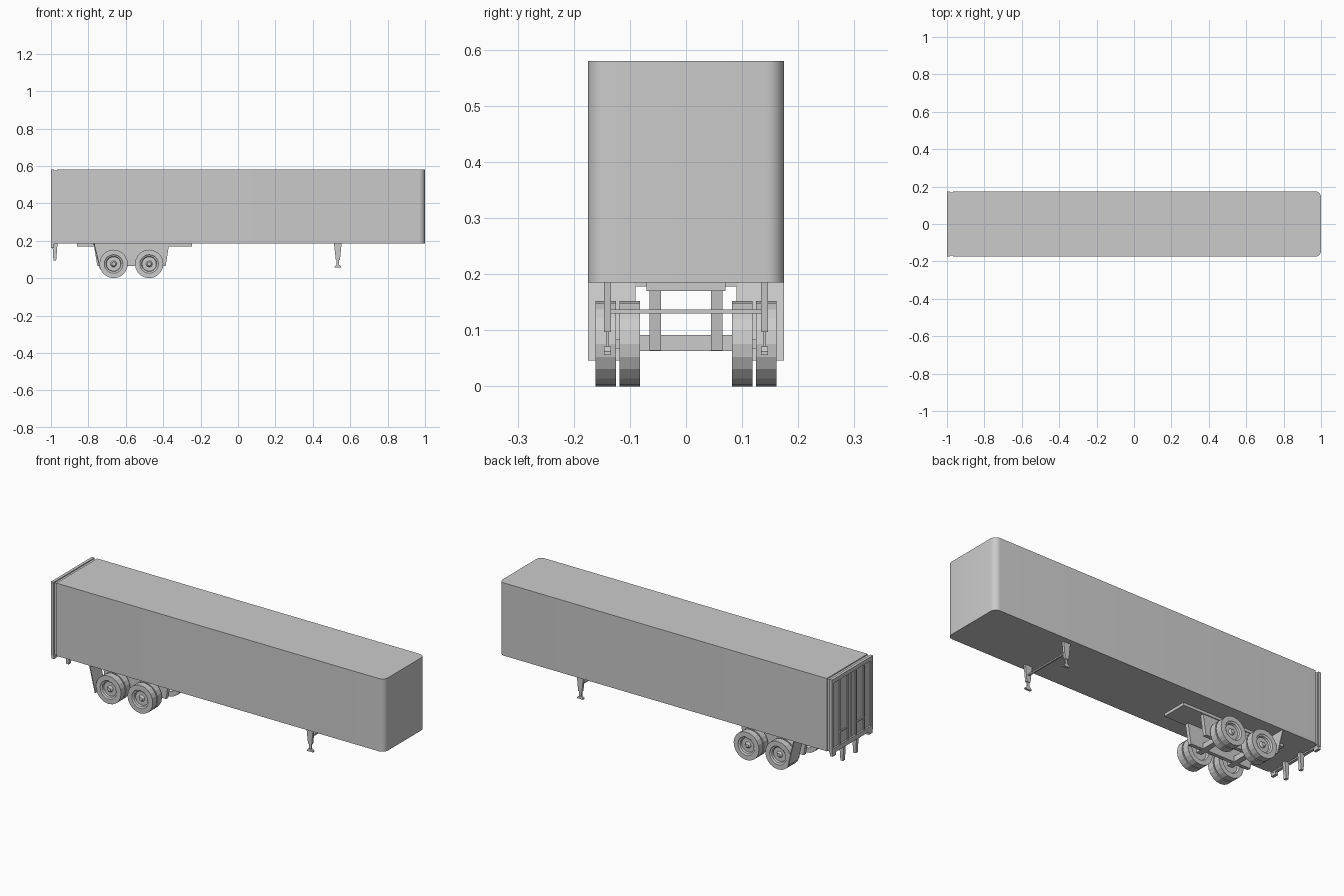
import bpy, bmesh
from math import cos, sin, pi

if "Cube" in bpy.data.objects:
    bpy.data.objects.remove(bpy.data.objects["Cube"])


def finish(name, bm, smooth=False):
    bmesh.ops.remove_doubles(bm, verts=bm.verts, dist=1e-6)
    bmesh.ops.recalc_face_normals(bm, faces=bm.faces)
    me = bpy.data.meshes.new(name)
    bm.to_mesh(me)
    bm.free()
    ob = bpy.data.objects.new(name, me)
    bpy.context.collection.objects.link(ob)
    if smooth:
        bpy.context.view_layer.objects.active = ob
        ob.select_set(True)
        bpy.ops.object.shade_smooth_by_angle(angle=0.5)
        ob.select_set(False)
    return ob


def prism(name, pts, axis, a, b, smooth=False):
    """Extrude a 2D outline from a to b along the axis ('y': pts are x,z; 'z': pts are x,y)."""
    bm = bmesh.new()
    place = (lambda p, t: (p[0], t, p[1])) if axis == 'y' else (lambda p, t: (p[0], p[1], t))
    lo = [bm.verts.new(place(p, a)) for p in pts]
    hi = [bm.verts.new(place(p, b)) for p in pts]
    bm.faces.new(lo)
    bm.faces.new(hi)
    n = len(pts)
    for i in range(n):
        j = (i + 1) % n
        bm.faces.new((lo[i], lo[j], hi[j], hi[i]))
    return finish(name, bm, smooth)


def box(name, x0, x1, y0, y1, z0, z1):
    return prism(name, [(x0, y0), (x1, y0), (x1, y1), (x0, y1)], 'z', z0, z1)


def lathe(name, prof, x, y, z, side, n=20):
    """Revolve (offset along y, radius) pairs around a y axis."""
    bm = bmesh.new()
    rings = []
    for d, r in prof:
        if r == 0:
            rings.append([bm.verts.new((x, y + side * d, z))] * n)
        else:
            rings.append([bm.verts.new((x + r * sin(2 * pi * k / n), y + side * d,
                                        z - r * cos(2 * pi * k / n))) for k in range(n)])
    for p, q in zip(rings, rings[1:]):
        for k in range(n):
            m = (k + 1) % n
            bm.faces.new(list(dict.fromkeys((p[k], p[m], q[m], q[k]))))
    return finish(name, bm)


W, Z0, Z1 = 0.175, 0.185, 0.58

# Cargo body with rounded front corners
R = 0.032
arc = [(1 - R + R * cos(t), W - R + R * sin(t)) for t in [pi / 2 * i / 6 for i in range(7)]]
outline = [(-0.968, -W)] + [(x, -y) for x, y in reversed(arc)] + arc + [(-0.968, W)]
prism("cargo_body", outline, 'z', Z0, Z1, smooth=True)

# Rear neck groove and door frame
box("rear_neck", -0.985, -0.968, -W + 0.006, W - 0.006, Z0, Z1 - 0.005)
box("rear_header", -1, -0.984, -W, W, Z1 - 0.022, Z1)
box("rear_sill", -1, -0.984, -W, W, 0.178, 0.203)
for s, side in ((-1, "right"), (1, "left")):
    y0, y1 = sorted((s * W, s * (W - 0.016)))
    box(f"rear_post_{side}", -1, -0.984, y0, y1, 0.2, Z1 - 0.02)
    # Door leaf, lock rods, handle and hinges
    y0, y1 = sorted((s * 0.002, s * 0.158))
    box(f"door_{side}", -0.993, -0.984, y0, y1, 0.205, Z1 - 0.024)
    for y in (0.035, 0.105):
        box(f"lock_rod_{side}", -0.999, -0.992, s * y - 0.003, s * y + 0.003, 0.2, Z1 - 0.02)
    box(f"door_handle_{side}", -1, -0.992, s * 0.07 - 0.035, s * 0.07 + 0.035, 0.268, 0.275)
    # Corner lamp below the sill
    y0, y1 = sorted((s * 0.14, s * 0.172))
    box(f"rear_lamp_{side}", -1, -0.985, y0, y1, 0.162, 0.18)
    # Rear bumper leg
    prism(f"bumper_leg_{side}", [(-0.992, Z0), (-0.965, Z0), (-0.972, 0.095), (-0.987, 0.095)],
          'y', s * 0.055 - 0.009, s * 0.055 + 0.009)

# Sliding bogie slab and side plates
box("bogie_slab", -0.86, -0.245, -0.07, 0.07, 0.17, 0.186)
for s, side in ((-1, "right"), (1, "left")):
    prism(f"bogie_plate_{side}",
          [(-0.77, 0.172), (-0.37, 0.172), (-0.387, 0.064), (-0.752, 0.064)],
          'y', s * 0.055 - 0.010, s * 0.055 + 0.010)
    # Mud flap and bracket
    y0, y1 = sorted((s * 0.09, s * W))
    prism(f"mud_flap_{side}", [(-0.772, 0.186), (-0.767, 0.186), (-0.733, 0.046), (-0.738, 0.046)],
          'y', y0, y1)
    y0, y1 = sorted((s * 0.065, s * 0.092))
    box(f"flap_bracket_{side}", -0.776, -0.764, y0, y1, 0.178, 0.186)

# Axles with dual wheels
tyre = [(-0.008, 0), (-0.008, 0.044), (-0.0182, 0.05), (-0.0182, 0.076), (0.0182, 0.076),
        (0.0182, 0.05), (0.015, 0.047), (0.013, 0.041), (0.003, 0.038), (0.003, 0.017),
        (0.011, 0.012), (0.013, 0.01), (0.013, 0)]
for x, place in ((-0.665, "rear"), (-0.475, "front")):
    box(f"{place}_axle", x - 0.015, x + 0.015, -0.1, 0.1, 0.063, 0.092)
    box(f"{place}_axle_hub", x - 0.008, x + 0.008, -0.14, 0.14, 0.068, 0.084)
    for s in (-1, 1):
        for y, pos in ((0.1, "inner"), (0.143, "outer")):
            lathe(f"{place}_{pos}_wheel", tyre, x, s * y, 0.076, s)

# Landing gear
for s, side in ((-1, "right"), (1, "left")):
    y = s * 0.14
    prism(f"landing_leg_{side}", [(0.513, Z0), (0.554, Z0), (0.545, 0.097), (0.523, 0.097)],
          'y', y - 0.0065, y + 0.0065)
    box(f"landing_leg_inner_{side}", 0.527, 0.541, y - 0.003, y + 0.003, 0.068, 0.1)
    prism(f"landing_foot_{side}", [(0.516, 0.056), (0.552, 0.056), (0.552, 0.062),
                                   (0.542, 0.071), (0.526, 0.071), (0.516, 0.062)],
          'y', y - 0.006, y + 0.006)
box("landing_cross_rod", 0.530, 0.538, -0.137, 0.137, 0.13, 0.137)
